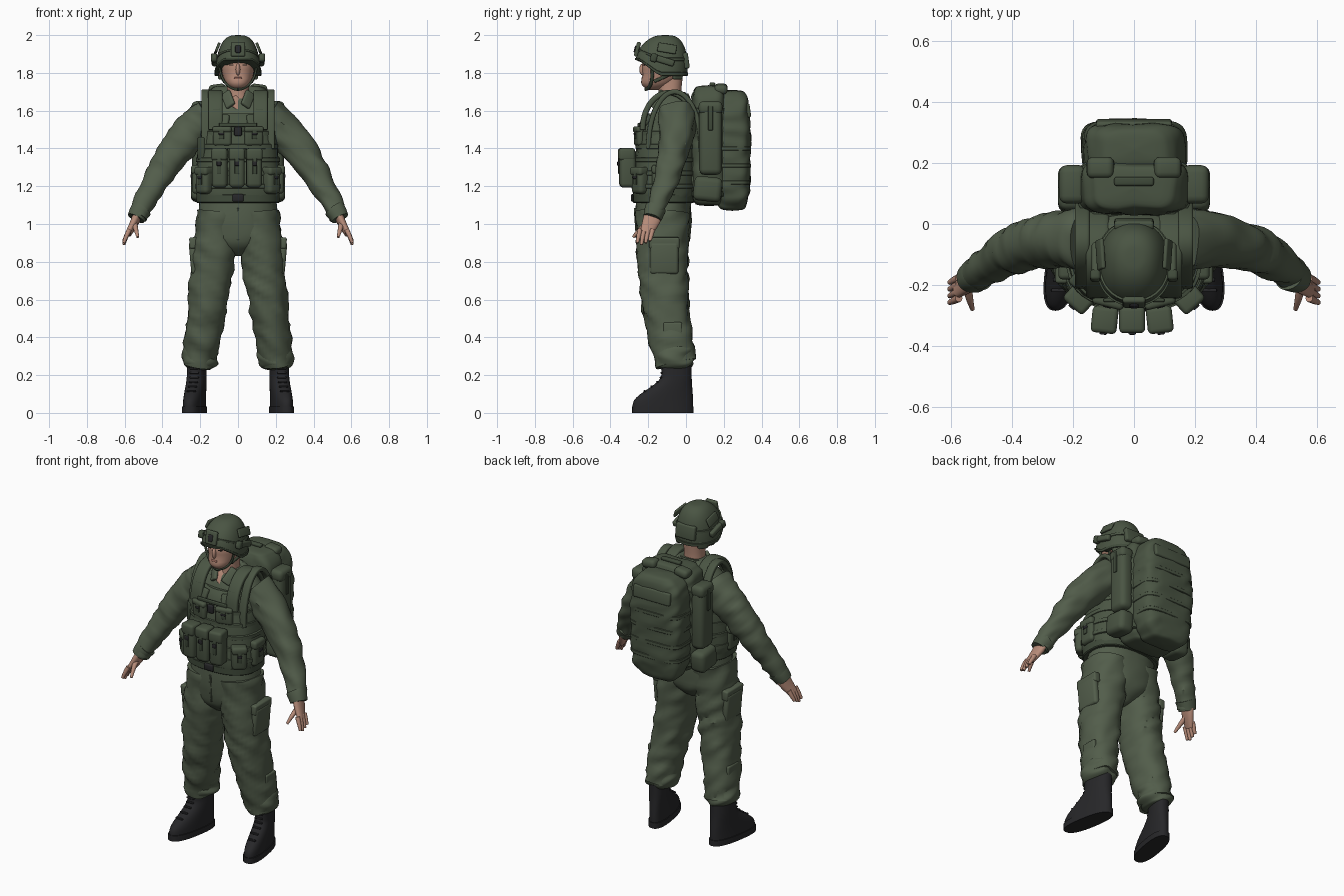
import bpy, bmesh, math
from mathutils import Vector, Euler, noise

if "Cube" in bpy.data.objects:
    bpy.data.objects.remove(bpy.data.objects["Cube"])


def material(name, *rgb):
    mat = bpy.data.materials.new(name)
    mat.use_nodes = True
    mat.diffuse_color = (*rgb, 1)
    mat.node_tree.nodes["Principled BSDF"].inputs["Base Color"].default_value = (*rgb, 1)
    return mat


cloth = material("uniform green", .085, .11, .07)
gear = material("gear green", .068, .09, .056)
trim = material("dark green webbing", .05, .068, .042)
black = material("boot black", .02, .02, .022)
skin = material("skin", .47, .26, .19)
lip = material("lips", .36, .16, .12)
hair = material("dark brown hair", .02, .015, .012)
SIDES = (("left", 1), ("right", -1))
made = []


def finish(name, bm, mat):
    bmesh.ops.recalc_face_normals(bm, faces=bm.faces)
    mesh = bpy.data.meshes.new(name)
    bm.to_mesh(mesh)
    bm.free()
    mesh.materials.append(mat)
    obj = bpy.data.objects.new(name, mesh)
    bpy.context.collection.objects.link(obj)
    made.append(obj)


# Ring makers: every ring is (x, y, z, half width, half depth)
def stack(y, *levels, lean=0):
    """Upright body on the centre line from (z, half width, half depth) levels."""
    return [(0, y + lean * (z - levels[0][0]), z, w, d) for z, w, d in levels]


def pillow(centre, size, hard=5):
    """Upright rounded body; a higher hardness gives flatter ends."""
    x, y, z = centre
    rings = []
    for i in range(17):
        rise = math.sin(math.pi * (i / 16 - .5))
        f = max(0, 1 - abs(rise) ** hard) ** (1 / hard) / 2 + .001
        rings.append((x, y, z + rise * size[2] / 2, size[0] * f, size[1] * f))
    return rings


def bend(a, b, c, start, end, ratio=1):
    """Tapering limb along a curve from a to c, pulled towards b."""
    a, b, c = Vector(a), Vector(b), Vector(c)
    rings = []
    for i in range(9):
        t = i / 8
        r = start + (end - start) * t ** 1.5
        rings.append((*a.lerp(b, t).lerp(b.lerp(c, t), t), r, r * ratio))
    return rings


def arch(x, y, z, reach, rise, width, thick):
    """Strap running front to back over a shoulder."""
    angles = [math.pi * i / 10 for i in range(11)]
    return [(x, y - reach * math.cos(a), z + rise * math.sin(a), width, thick) for a in angles]


def spline(rings, steps):
    pts = [rings[0], *rings, rings[-1]]
    out = []
    for a, b, c, d in zip(pts, pts[1:], pts[2:], pts[3:]):
        for i in range(steps):
            t = i / steps
            out.append([q + t / 2 * (r - p + t * (2 * p - 5 * q + 4 * r - s + t * (3 * (q - r) + s - p)))
                        for p, q, r, s in zip(a, b, c, d)])
    return out + [list(rings[-1])]


def loft(name, rings, mat, s=1, flat=True, power=2.2, sides=32, steps=4, fold=0, warp=None):
    path = spline([(x * s, *rest) for x, *rest in rings], steps)
    bm, loops = bmesh.new(), []
    for i, (x, y, z, w, d) in enumerate(path):
        centre = Vector((x, y, z))
        t = Vector(path[min(i + 1, len(path) - 1)][:3]) - Vector(path[max(i - 1, 0)][:3])
        t = Vector((0, 0, 1)) if flat else t.normalized()
        u = Vector((1, 0, 0))
        u = (u - t * u.dot(t)).normalized()
        v = t.cross(u)
        loop = []
        for k in range(sides):
            ca, sa = math.cos(math.tau * k / sides), math.sin(math.tau * k / sides)
            off = (u * w * math.copysign(abs(ca) ** (2 / power), ca)
                   + v * d * math.copysign(abs(sa) ** (2 / power), sa))
            p = centre + off
            if fold:  # soft cloth creases
                p += off.normalized() * fold * noise.noise(Vector((p.x * 9, p.y * 9, p.z * 20 + p.x * 12)))
            loop.append(bm.verts.new(warp(p) if warp else p))
        loops.append(loop)
    for a, b in zip(loops, loops[1:]):
        for k in range(sides):
            j = (k + 1) % sides
            bm.faces.new((a[k], a[j], b[j], b[k]))
    bm.faces.new(loops[0])
    bm.faces.new(loops[-1])
    finish(name, bm, mat)


def band(name, rings, z, height, mat, grow=.005, power=2.2, warp=None):
    """A strap hugging a body at height z."""
    x, y, _, w, d = min(spline(rings, 12), key=lambda ring: abs(ring[2] - z))
    h = height / 2
    levels = [(x, y, z + o, w + g, d + g) for o, g in ((-h, 0), (-h * .8, grow), (h * .8, grow), (h, 0))]
    loft(name, levels, mat, power=power, steps=1, sides=40, warp=warp)


def box(name, loc, size, mat, rot=(0, 0, 0), soft=.01):
    bm = bmesh.new()
    bmesh.ops.create_cube(bm, size=1)
    bmesh.ops.scale(bm, vec=size, verts=bm.verts)
    bmesh.ops.bevel(bm, geom=bm.edges[:], offset=min(soft, min(size) * .4), segments=3, profile=.5, affect='EDGES')
    bmesh.ops.rotate(bm, matrix=Euler([math.radians(a) for a in rot]).to_matrix(), verts=bm.verts)
    bmesh.ops.translate(bm, vec=loc, verts=bm.verts)
    finish(name, bm, mat)


def pouch(name, loc, w, d, h, turn=0):
    """Pouch with flap, tab and dark buckle, facing outward."""
    out = Vector((math.sin(math.radians(turn)), -math.cos(math.radians(turn)), 0))
    c, up, rot = Vector(loc), Vector((0, 0, h)), (0, 0, turn)
    box(name, c, (w, d, h), gear, rot, .022)
    box(name + "_flap", c + up * .36 + out * .005, (w * 1.04, d * 1.02, h * .32), gear, rot, .015)
    box(name + "_tab", c + up * .1 + out * d * .52, (w * .28, .008, h * .5), trim, rot)
    box(name + "_buckle", c + up * .12 + out * d * .56, (w * .3, .012, h * .12), black, rot)


# Trousers and boots
seat = stack(-.12, (.83, .02, .06), (.89, .14, .13), (.98, .21, .147), (1.14, .2, .145))
loft("trouser_seat", seat, cloth, fold=.008)
box("fly_seam", (0, -.266, 1), (.012, .01, .17), cloth, (4, 0, 0))
leg = bend((.1, -.12, 1.06), (.15, -.145, .64), (.207, -.05, .26), .118, .085, ratio=1.2)
boot = []
for i in range(11):
    toe = .04 * (1 + math.cos(math.pi * min(1, max(0, i - 1) * .15)))
    boot.append((.22, -.05 - toe * .9, .02 + i * .024, .053 - i * .0004, .08 + toe))
sole = [(.22, -.122, z, .057, .163) for z in (0, .01, .035)]
for side, s in SIDES:
    def toe_out(p):
        p.x -= s * (p.y + .06) * .17
        return p
    loft(side + "_trouser_leg", leg, cloth, s, flat=False, fold=.018)
    loft(side + "_trouser_blouse", pillow((.2, -.06, .3), (.19, .2, .15), hard=3), cloth, s, fold=.02)
    box(side + "_cargo_pocket", (s * .234, -.115, .82), (.04, .15, .17), cloth, (0, s * 5, 0), .016)
    box(side + "_cargo_flap", (s * .236, -.115, .9), (.042, .16, .06), cloth, (0, s * 5, 0))
    box(side + "_hip_pocket_seam", (s * .15, -.232, 1), (.012, .014, .15), cloth, (0, s * 22, s * 30))
    box(side + "_calf_pocket", (s * .262, -.07, .42), (.025, .1, .12), cloth, (0, s * 3, 0))
    loft(side + "_boot", boot, black, s, power=2.3, warp=toe_out)
    loft(side + "_boot_sole", sole, black, s, power=2.5, warp=toe_out)
    for x, y, z, w, d in boot[4:10]:
        lace = toe_out(Vector((s * x, y - d, z)))
        box(side + "_boot_lace", lace, (.05, .012, .01), black)

# Jacket and collar
jacket = stack(-.115, (1.08, .2, .14), (1.38, .2, .135), (1.56, .21, .12), (1.65, .14, .09), (1.69, .08, .07),
               lean=.09)
loft("jacket", jacket, cloth, power=2.3, sides=40, fold=.006)
loft("back_collar", stack(-.075, (1.65, .085, .085), (1.7, .072, .072)), cloth,
     warp=lambda p: p + Vector((0, 0, p.y / 4)))
box("open_neck", (0, -.148, 1.64), (.08, .02, .08), skin, (-35, 45, 0))

# Sleeves and hands
wrist = Vector((.535, -.175, 1.04))
sleeve = bend((.15, -.05, 1.57), (.355, -.03, 1.42), wrist, .104, .048, ratio=.95)
palm = bend(wrist, (.55, -.19, 1), (.58, -.213, .95), .024, .016, ratio=2)
thumb = bend((.55, -.19, 1.01), (.543, -.24, .98), (.53, -.28, .93), .016, .007)
for side, s in SIDES:
    loft(side + "_sleeve", sleeve, cloth, s, flat=False, fold=.014)
    cuff = bend((.51, -.162, 1.08), (.525, -.17, 1.06), (.54, -.18, 1.03), .056, .047)
    loft(side + "_cuff", cuff, cloth, s, flat=False, steps=1)
    box(side + "_sleeve_pocket", (s * .325, -.045, 1.465), (.03, .11, .14), cloth, (0, s * -38, s * -10))
    box(side + "_collar", (s * .052, -.15, 1.66), (.055, .022, .1), cloth, (-28, s * 34, s * 22))
    loft(side + "_palm", palm, skin, s, flat=False)
    loft(side + "_thumb", thumb, skin, s, flat=False, sides=12, steps=1)
    for i in range(4):
        knuckle = Vector((.575, -.243 + i * .022, .97))
        tip = knuckle + Vector((.03, -.015, -.08 + .01 * abs(i - 1)))
        middle = knuckle + Vector((.02, -.01, -.04))
        loft(side + "_finger", bend(knuckle, middle, tip, .013, .008), skin, s, flat=False, sides=12, steps=1)


# Head and face
def chin_forward(p):
    p.y -= max(0, 1.79 - p.z) * .6
    return p


loft("neck", stack(-.085, (1.62, .064, .064), (1.7, .058, .06), (1.8, .06, .07)), skin)
loft("head", stack(-.124, (1.71, .025, .03), (1.75, .067, .09), (1.84, .088, .108), (1.94, .06, .08)), skin,
     warp=chin_forward)
loft("nose", pillow((0, -.229, 1.818), (.024, .036, .062), hard=2), skin)
box("mouth", (0, -.23, 1.772), (.04, .012, .012), lip)
for side, s in SIDES:
    box(side + "_eye", (s * .035, -.223, 1.842), (.026, .009, .007), hair, (0, 0, s * 14))
    box(side + "_eyebrow", (s * .036, -.224, 1.86), (.04, .01, .007), hair, (0, s * -4, s * 14))
    loft(side + "_ear", pillow((.09, -.087, 1.815), (.03, .045, .07), hard=2), skin, s)


# Helmet, raised over the face and low over ears and nape
def tilt(p):
    p.z += (2 - p.z) * (.13 - .55 * max(0, min(1, (p.y + .25) / .11)))
    return p


dome = []
for i in range(13):
    angle = math.pi / 2 * i / 12
    shrink = max(0, math.cos(angle)) ** .68 + .001
    dome.append((0, -.13 + .02 * math.sin(angle), 1.85 + .15 * math.sin(angle), .12 * shrink, .136 * shrink))
loft("helmet", dome, gear, sides=40, warp=tilt)
band("helmet_rim", dome, 1.855, .014, trim, warp=tilt)
band("helmet_cover_seam", dome, 1.91, .012, gear, warp=tilt)
box("helmet_mount", (0, -.257, 1.925), (.075, .022, .08), gear, (-14, 0, 0))
box("helmet_mount_socket", (0, -.266, 1.925), (.03, .016, .04), black, (-14, 0, 0))
box("helmet_rear_pouch", (0, 0, 1.865), (.13, .03, .085), gear, (8, 0, 0))
for side, s in SIDES:
    box(side + "_helmet_rail", (s * .125, -.125, 1.868), (.028, .13, .035), gear, (-17, 0, 0))
    box(side + "_rail_clip", (s * .127, -.17, 1.88), (.034, .035, .045), trim, (-17, 0, 0))
    box(side + "_helmet_panel", (s * .11, -.1, 1.93), (.014, .1, .05), gear, (-10, s * -22, 0))
    box(side + "_nape_pad", (s * .083, -.045, 1.79), (.025, .06, .05), gear, (0, 0, s * 35))
    front = bend((.1, -.18, 1.85), (.09, -.17, 1.72), (0, -.215, 1.713), .006, .006, ratio=1.5)
    rear = bend((.095, -.05, 1.81), (.09, -.11, 1.78), (.075, -.168, 1.755), .006, .006, ratio=1.5)
    for strap in (front, rear):
        loft(side + "_chin_strap", strap, trim, s, flat=False, sides=12, steps=2)

# Load vest and belt
vest = stack(-.12, (1.12, .21, .155), (1.2, .228, .168), (1.4, .21, .162), (1.53, .18, .142), (1.585, .13, .11),
             lean=.06)
loft("vest", vest, gear, power=2.5, sides=40, fold=.008)
for i in range(5):
    band("vest_webbing", vest, 1.2 + i * .07, .026, gear, power=2.5)
band("belt", vest, 1.135, .045, trim, power=2.5)
box("belt_buckle", (0, -.282, 1.138), (.06, .02, .04), black)
for i in (-1, 0, 1):
    pouch("magazine_pouch", (i * .09 - .006, -.31, 1.295), .082, .085, .205, i * 6)
for side, s in SIDES:
    pouch(side + "_front_pouch", (s * .175, -.24, 1.23), .085, .075, .14, s * 42)
    pouch(side + "_hip_pouch", (s * .218, -.13, 1.235), .1, .05, .15, s * 90)
    pouch(side + "_chest_pouch", (s * .083, -.25, 1.465), .1, .035, .1, s * 14)
    box(side + "_upper_panel", (s * .09, -.215, 1.55), (.09, .026, .06), gear, (-24, 0, s * 18))
    loft(side + "_shoulder_strap", arch(.12, -.09, 1.5, .14, .195, .038, .015), gear, s, flat=False, power=4)
    loft(side + "_pack_strap", arch(.17, -.06, 1.4, .14, .3, .024, .013), gear, s, flat=False, power=4)
    box(side + "_strap_buckle", (s * .115, -.212, 1.605), (.05, .022, .025), trim, (-30, 0, 0))
box("sternum_clip", (0, -.266, 1.49), (.04, .02, .05), black)
box("sternum_strap", (0, -.25, 1.525), (.2, .012, .022), trim)
box("radio", (-.185, -.185, 1.4), (.045, .05, .12), trim, (0, 0, -40))

# Backpack
pack = pillow((0, .12, 1.415), (.37, .19, .64))
rear_pack = pillow((0, .245, 1.39), (.34, .19, .64), hard=4)
loft("pack_body", pack, gear, power=4, sides=40, fold=.012)
loft("pack_rear_compartment", rear_pack, gear, power=4, sides=40, fold=.012)
for i in range(4):
    band("pack_webbing", rear_pack, 1.22 + i * .09, .022, gear, grow=.002, power=4)
for height in (1.16, 1.6):
    band("pack_compression_strap", pack, height, .03, trim, power=4)
box("pack_rear_flap", (0, .326, 1.6), (.25, .03, .075), gear, (8, 0, 0))
box("pack_back_panel", (0, .04, 1.4), (.28, .04, .46), gear, soft=.018)
box("pack_handle", (0, .14, 1.74), (.13, .03, .02), trim)
for side, s in SIDES:
    box(side + "_pack_side_pocket", (s * .2, .13, 1.45), (.085, .12, .38), gear, soft=.03)
    box(side + "_pack_pocket_lid", (s * .202, .13, 1.615), (.088, .126, .07), gear, soft=.025)
    box(side + "_pack_lower_pouch", (s * .2, .115, 1.185), (.1, .15, .13), gear, (-6, 0, 0), .03)
    box(side + "_pack_side_tab", (s * .245, .13, 1.56), (.01, .025, .13), trim)
    box(side + "_pack_top_roll", (s * .11, .185, 1.715), (.09, .07, .05), gear, (0, s * 8, 0), .022)

# Smooth shading that keeps hard edges
bpy.ops.object.select_all(action='DESELECT')
for obj in made:
    obj.select_set(True)
bpy.context.view_layer.objects.active = made[0]
bpy.ops.object.shade_smooth_by_angle(angle=math.radians(40))
